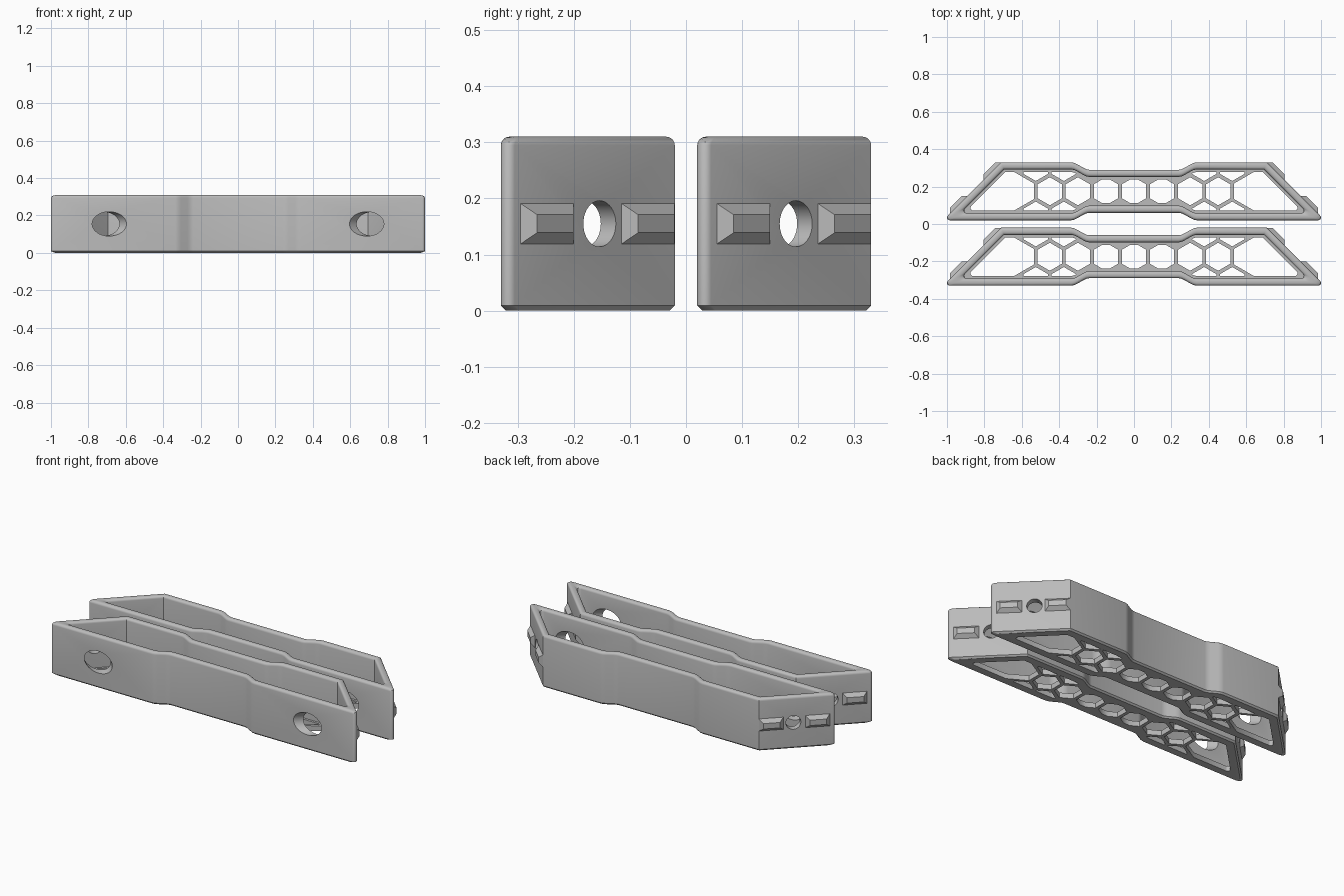
import bpy, bmesh, math
from mathutils import Vector, Matrix

if "Cube" in bpy.data.objects:
    bpy.data.objects.remove(bpy.data.objects["Cube"])

H, WALL, FLOOR, PITCH = 0.31, 0.038, 0.03, 0.35
YMID = -0.175
grey = bpy.data.materials.new("light grey plastic")
grey.diffuse_color = (0.5, 0.5, 0.5, 1)
grey.use_nodes = True
grey.node_tree.nodes["Principled BSDF"].inputs["Base Color"].default_value = grey.diffuse_color


def profile(d):
    """Tray outline moved inwards by d, counter-clockwise."""
    f, b = -0.33 + d, -0.02 - d
    half = [(0.24, f + 0.04), (0.255, f + 0.037), (0.27, f + 0.03), (0.305, f + 0.01),
            (0.32, f + 0.003), (0.335, f)]
    r = 0.0145                                   # rounded sharp tip
    cx, cy = 1.02 - 2.414 * d - 2.414 * r, f + r
    for i in range(7):
        a = math.radians(-90 + 135 * i / 6)
        half.append((cx + r * math.cos(a), cy + r * math.sin(a)))
    half += [(0.71 - 0.414 * d, b), (0.335, b), (0.32, b - 0.003), (0.305, b - 0.01),
             (0.27, b - 0.03), (0.255, b - 0.037), (0.24, b - 0.04)]
    return half + [(-x, y) for x, y in reversed(half)]


def make(name, bm):
    bmesh.ops.recalc_face_normals(bm, faces=bm.faces)
    me = bpy.data.meshes.new(name)
    bm.to_mesh(me)
    bm.free()
    me.materials.append(grey)
    ob = bpy.data.objects.new(name, me)
    bpy.context.collection.objects.link(ob)
    return ob


def loft(bm, loops):
    """Closed solid through a stack of (points, z) loops."""
    rings = [[bm.verts.new((x, y, z)) for x, y in pts] for pts, z in loops]
    n = len(rings[0])
    for a, b in zip(rings, rings[1:]):
        for i in range(n):
            bm.faces.new((a[i], a[(i + 1) % n], b[(i + 1) % n], b[i]))
    bm.faces.new(rings[0][::-1])
    bm.faces.new(rings[-1])


def boolean(ob, other, op):
    mod = ob.modifiers.new(op, 'BOOLEAN')
    mod.operation, mod.object, mod.solver = op, other, 'EXACT'
    other.hide_render = True


# tray shell: chamfered foot, rounded rim, cavity down to the floor
r = 0.015
section = [(0.009, 0), (0, 0.009)]
for i in range(5):
    a = math.pi / 2 * i / 4
    section.append((r - r * math.cos(a), H - r + r * math.sin(a)))
for i in range(5):
    a = math.pi / 2 * i / 4
    section.append((WALL - r + r * math.sin(a), H - r + r * math.cos(a)))
section.append((WALL, FLOOR))
bm = bmesh.new()
loft(bm, [(profile(d), z) for d, z in section])
tray = make("tray", bm)

# honeycomb openings, trimmed to leave a lip around the floor
bm = bmesh.new()
centres = [(0.15 * i, YMID) for i in range(-3, 4)]
centres += [(sx * x, YMID + sy * 0.13) for x in (0.375, 0.525) for sx in (-1, 1) for sy in (-1, 1)]
for cx, cy in centres:
    hexa = [(cx + 0.075 * math.cos(math.radians(30 + 60 * k)),
             cy + 0.075 * math.sin(math.radians(30 + 60 * k))) for k in range(6)]
    loft(bm, [(hexa, -0.03), (hexa, 0.06)])
# large openings at the two ends
for s in (-1, 1):
    pts = [(0.535, -0.042), (0.70, -0.137), (1.1, -0.3), (1.1, 0.3), (0.70, 0.137), (0.535, 0.042)]
    pts = [(s * x, YMID + y) for x, y in pts]
    loft(bm, [(pts, -0.03), (pts, 0.06)])
holes = make("floor_hole_cutter", bm)
bm = bmesh.new()
loft(bm, [(profile(0.052), -0.02), (profile(0.052), 0.05)])
lip = make("floor_lip_cutter", bm)
boolean(holes, lip, 'INTERSECT')

# slanted round holes: large through the long wall, small through the end walls
bm = bmesh.new()
for s in (-1, 1):
    turn = Matrix.Rotation(s * math.pi / 4, 4, 'Z') @ Matrix.Rotation(math.pi / 2, 4, 'Y')
    for x, y, rad, depth in ((0.698, -0.32, 0.065, 0.25), (0.835, -0.163, 0.041, 0.14)):
        bmesh.ops.create_cone(bm, cap_ends=True, segments=40, radius1=rad, radius2=rad, depth=depth,
                              matrix=Matrix.Translation((s * x, y, H / 2)) @ turn)
bores = make("bore_cutter", bm)
boolean(tray, holes, 'DIFFERENCE')
boolean(tray, bores, 'DIFFERENCE')

# bake the cuts and drop the helpers
bpy.context.view_layer.update()
dg = bpy.context.evaluated_depsgraph_get()
baked = bpy.data.meshes.new_from_object(tray.evaluated_get(dg))
tray.modifiers.clear()
tray.data = baked
for ob in (holes, lip, bores):
    bpy.data.objects.remove(ob, do_unlink=True)
baked.materials.clear()
baked.materials.append(grey)

# tapered locking tabs on the end walls
bm = bmesh.new()
h = 0.021
for s in (-1, 1):
    out = Vector((s * 0.7071, 0.7071, 0))
    along = Vector((-s * 0.7071, 0.7071, 0))
    for y0 in (-0.295, -0.115):
        yc = y0 + 0.0475
        base = Vector((s * (0.69 - yc), yc, H / 2))
        rings = []
        for n, hl, hz in ((-0.008, 0.067, 0.036), (0, 0.067, 0.036), (h, 0.067 - h, 0.016)):
            rings.append([bm.verts.new(base + out * n + along * (u * hl) + Vector((0, 0, v * hz)))
                          for u, v in ((-1, -1), (1, -1), (1, 1), (-1, 1))])
        for a, b in zip(rings, rings[1:]):
            for i in range(4):
                bm.faces.new((a[i], a[(i + 1) % 4], b[(i + 1) % 4], b[i]))
        bm.faces.new(rings[0][::-1])
        bm.faces.new(rings[-1])
tabs = make("locking_tabs", bm)

# smooth curves with crisp edges
bpy.ops.object.select_all(action='DESELECT')
tray.select_set(True)
bpy.context.view_layer.objects.active = tray
bpy.ops.object.shade_smooth_by_angle(angle=math.radians(30))

# second identical tray behind the first
for ob, name in ((tray, "rear_tray"), (tabs, "rear_locking_tabs")):
    twin = bpy.data.objects.new(name, ob.data)
    twin.location.y = PITCH
    bpy.context.collection.objects.link(twin)
